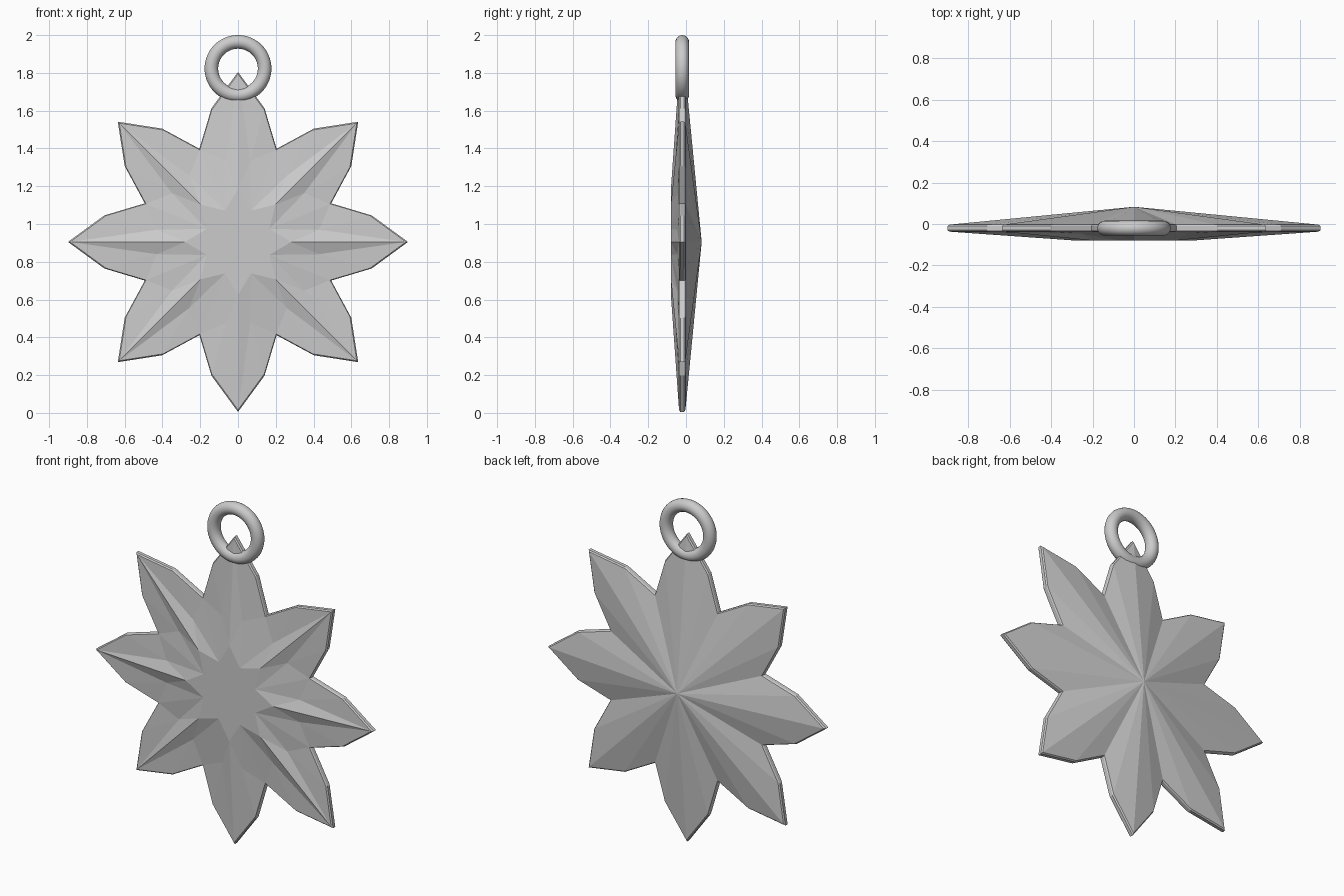
import bpy, bmesh, math
from mathutils import Vector

if "Cube" in bpy.data.objects:
    bpy.data.objects.remove(bpy.data.objects["Cube"])

CZ = 0.905          # height of the star centre
PETALS = 8
STEP = 2 * math.pi / PETALS

grey = bpy.data.materials.new("silver grey")
grey.diffuse_color = (0.6, 0.6, 0.6, 1)
grey.use_nodes = True
grey.node_tree.nodes["Principled BSDF"].inputs["Base Color"].default_value = grey.diffuse_color

bm = bmesh.new()


def polar(r, a, y, side=0.0):
    """Vertex at radius r and angle a from straight up, shifted sideways."""
    x = r * math.sin(a) + side * math.cos(a)
    z = r * math.cos(a) - side * math.sin(a)
    return bm.verts.new((x, y, CZ + z))


# Outline of one petal: tip, shoulder, notch, shoulder
outline = []
for i in range(PETALS):
    a = i * STEP
    outline += [(0.9, a), (0.722, a + math.radians(11.2)),
                (0.534, a + STEP / 2), (0.722, a + STEP - math.radians(11.2))]
N = len(outline)


def loop(scale, y):
    return [polar(r * scale, a, y) for r, a in outline]


# Rim with small chamfers
front, rim_f = loop(0.988, -0.037), loop(1, -0.03)
rim_b, back = loop(1, -0.01), loop(0.988, -0.003)
for la, lb in ((front, rim_f), (rim_f, rim_b), (rim_b, back)):
    for k in range(N):
        j = (k + 1) % N
        bm.faces.new((la[k], la[j], lb[j], lb[k]))

# Back: shallow faceted pyramid
apex = bm.verts.new((0, 0.083, CZ))
for k in range(N):
    bm.faces.new((back[k], back[(k + 1) % N], apex))

# Front: flat central star, a raised ridge per petal with grooves beside it
points, corners, left, right = [], [], [], []
for i in range(PETALS):
    a = i * STEP
    depth = -0.056 if i % 4 == 0 else -0.046
    points.append(polar(0.28, a, -0.08))
    corners.append(polar(0.18, a + STEP / 2, -0.08))
    left.append(polar(0.43, a, depth, -0.065))
    right.append(polar(0.43, a, depth, 0.065))
centre = bm.verts.new((0, -0.08, CZ))
for i in range(PETALS):
    tip, sh_r, notch_r = front[4 * i], front[4 * i + 1], front[4 * i + 2]
    sh_l, notch_l = front[4 * i - 1], front[4 * i - 2]
    for c, g, s, n in ((corners[i], right[i], sh_r, notch_r),
                       (corners[i - 1], left[i], sh_l, notch_l)):
        p = points[i]
        for f in ((centre, p, c), (p, tip, g), (p, g, c),
                  (g, tip, s), (g, s, n), (c, g, n)):
            bm.faces.new(f)

bmesh.ops.recalc_face_normals(bm, faces=bm.faces)
mesh = bpy.data.meshes.new("star_pendant")
bm.to_mesh(mesh)
bm.free()
star = bpy.data.objects.new("star_pendant", mesh)
bpy.context.collection.objects.link(star)
mesh.materials.append(grey)

# Hanging ring
bpy.ops.mesh.primitive_torus_add(major_radius=0.141, minor_radius=0.036,
                                 major_segments=64, minor_segments=20,
                                 location=(0, -0.02, 1.823),
                                 rotation=(math.pi / 2, 0, 0))
ring = bpy.context.object
ring.name = "hanging_ring"
ring.data.materials.append(grey)
bpy.ops.object.shade_smooth()
